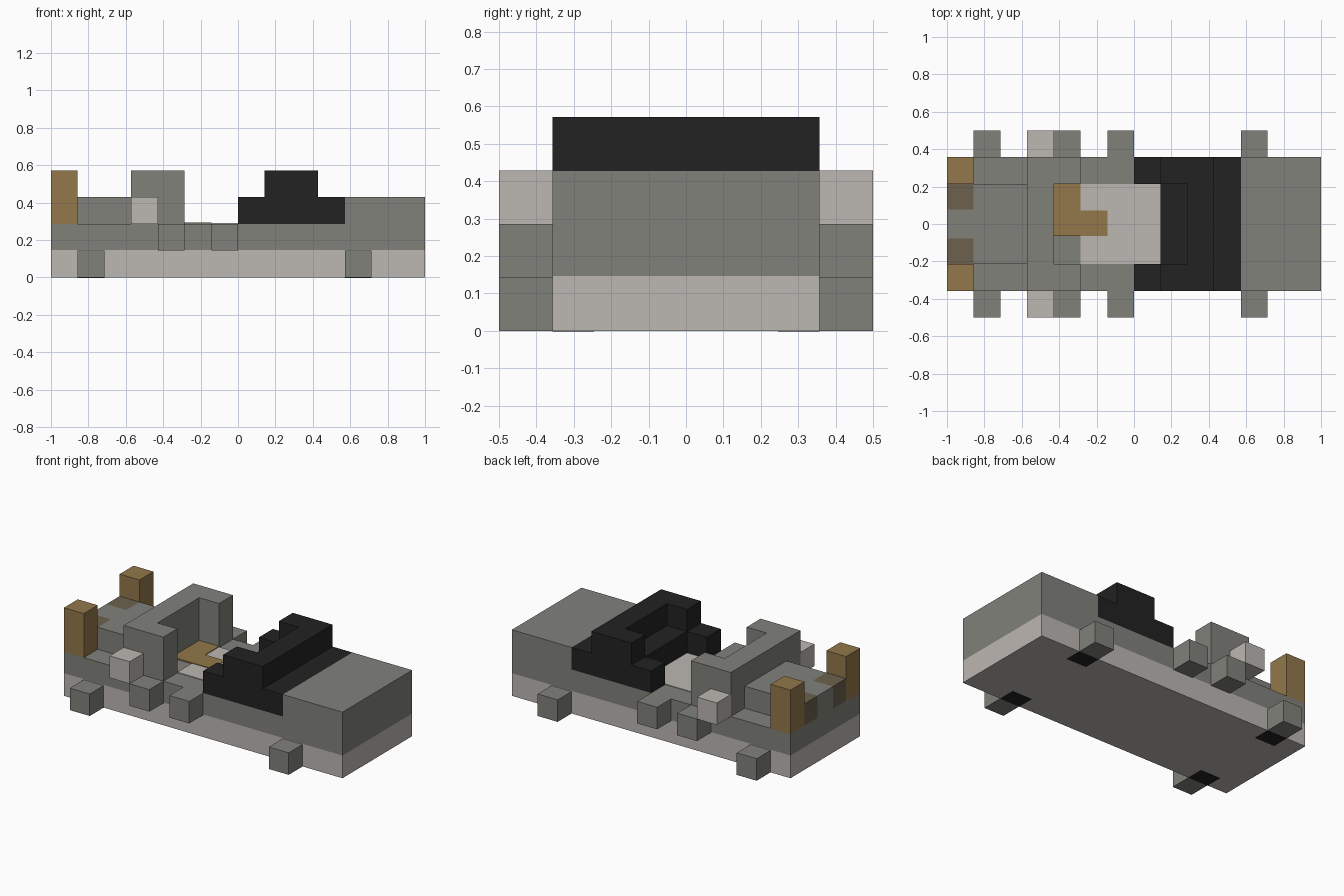
import bpy

if "Cube" in bpy.data.objects:
    bpy.data.objects.remove(bpy.data.objects["Cube"], do_unlink=True)

U = 1 / 7      # block size
THIN = 0.03    # painted plate thickness, in blocks


def material(name, r, g, b):
    """Flat material from display colour values."""
    col = [((c / 255 + 0.055) / 1.055) ** 2.4 for c in (r, g, b)] + [1]
    m = bpy.data.materials.new(name)
    m.use_nodes = True
    m.diffuse_color = col
    m.node_tree.nodes["Principled BSDF"].inputs["Base Color"].default_value = col
    return m


GREY = material("mid grey", 129, 129, 123)
PALE = material("pale grey", 188, 183, 178)
BROWN = material("brown", 147, 120, 76)
DARK = material("dark brown", 108, 97, 78)
BLACK = material("black", 34, 34, 34)


def block(name, mat, x, y, z):
    """Box spanning block ranges: x from the rear, y from the hull's right side, z up."""
    lo, hi = zip(x, y, z)
    verts = [((a - 7) * U, (b - 2.5) * U, c * U)
             for a in (lo[0], hi[0]) for b in (lo[1], hi[1]) for c in (lo[2], hi[2])]
    faces = [(0, 1, 3, 2), (4, 6, 7, 5), (0, 4, 5, 1), (2, 3, 7, 6), (0, 2, 6, 4), (1, 5, 7, 3)]
    mesh = bpy.data.meshes.new(name)
    mesh.from_pydata(verts, [], faces)
    mesh.materials.append(mat)
    ob = bpy.data.objects.new(name, mesh)
    bpy.context.collection.objects.link(ob)
    return ob


def pair(name, mat, x, y, z):
    """The same box on both sides of the hull."""
    block("right_" + name, mat, x, y, z)
    block("left_" + name, mat, x, (5 - y[1], 5 - y[0]), z)


# hull
block("lower_hull", PALE, (0, 14), (0, 5), (0, 1.03))
block("upper_hull", GREY, (0, 14), (0, 5), (1.03, 2))
block("bonnet", GREY, (11, 14), (0, 5), (2, 3))

# wheels, with dark wells on the underside
for end, x in (("rear", 1), ("front", 11)):
    pair(end + "_wheel", GREY, (x, x + 1), (-1, 0), (0, 1))
    pair(end + "_wheel_well", BLACK, (x, x + 1), (0, 0.78), (-0.015, THIN))

# side pods
pair("rear_side_pod", GREY, (4, 5), (-1, 0), (1, 2))
pair("front_side_pod", GREY, (6, 7), (-1, 0), (1, 2))
pair("pale_pod", PALE, (3, 4), (-1, 0), (2, 3))

# rear deck and posts
block("rear_deck", GREY, (1, 3), (1, 4), (2, 3))
block("rear_deck_centre", GREY, (0, 1), (1.95, 3.05), (2, 3))
pair("rear_deck_patch", DARK, (0, 1), (1, 1.95), (2, 3))
pair("rear_post", BROWN, (0, 1), (0, 1), (2, 4))

# seat back and arms
block("seat_back", GREY, (3, 4), (0, 5), (2, 4))
pair("seat_arm", GREY, (4, 5), (0, 1), (2, 4))

# cockpit floor
block("cockpit_floor", PALE, (5, 8), (1, 4), (2, 2 + THIN))
block("seat_pad", BROWN, (4, 5), (2.05, 4), (2, 2 + 2 * THIN))
block("seat_pad_front", BROWN, (5, 6), (2.05, 3), (2, 2 + 2 * THIN))

# windscreen
block("windscreen_base", BLACK, (8, 11), (0, 5), (2, 3))
pair("windscreen_side", BLACK, (7, 8), (0, 1), (2, 3))
block("windscreen_top", BLACK, (9, 10), (0, 5), (3, 4))
pair("windscreen_top_side", BLACK, (8, 9), (0, 1), (3, 4))
